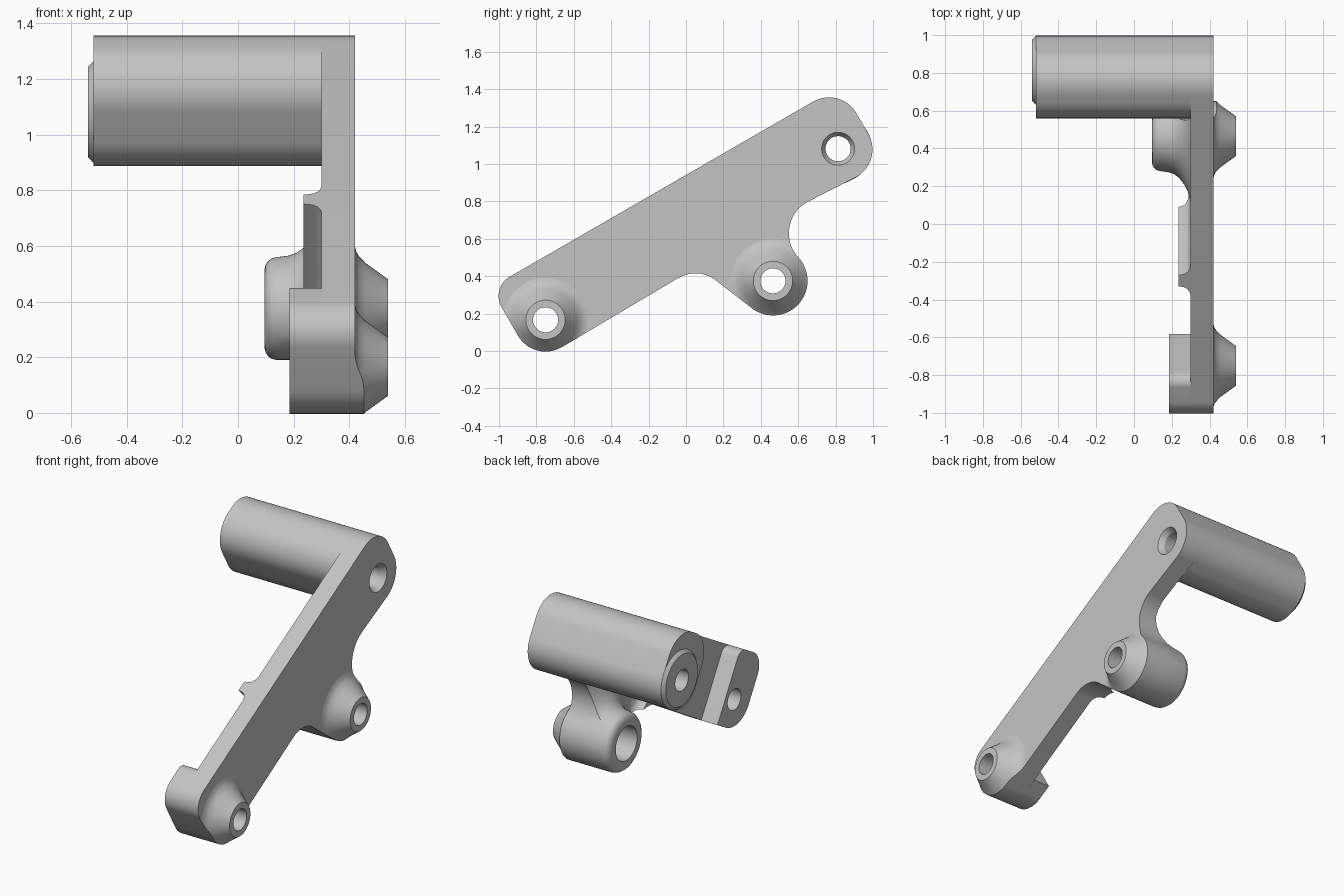
import bpy, bmesh
from math import sin, cos, radians, pi

cube = bpy.data.objects.get("Cube")
if cube:
    bpy.data.objects.remove(cube)

grey = bpy.data.materials.new("light grey")
grey.use_nodes = True
COLOUR = (0.55, 0.55, 0.55, 1)
grey.diffuse_color = COLOUR
grey.node_tree.nodes["Principled BSDF"].inputs["Base Color"].default_value = COLOUR

TILT = radians(30)
LEFT, RIGHT = 0.30, 0.42          # the two faces of the plate
U0, U1, V0, V1 = -0.737, 1.425, 0.35, 0.815


def uv(u, v):
    """Arm coordinates (along, across) to world (y, z)."""
    return (u * cos(TILT) - v * sin(TILT), u * sin(TILT) + v * cos(TILT))


def arc(centre, r, a0, a1):
    n = max(2, int(abs(a1 - a0) / 6)) if r else 0
    angles = [radians(a0 + (a1 - a0) * i / n) for i in range(n + 1)] if n else [0]
    return [(centre[0] + r * cos(a), centre[1] + r * sin(a)) for a in angles]


def rounded_box(u0, u1, r):
    """Rounded section across the arm; r = radii of the four corners."""
    corners = [(u0 + r[0], V0 + r[0]), (u1 - r[1], V0 + r[1]),
               (u1 - r[2], V1 - r[2]), (u0 + r[3], V1 - r[3])]
    pts = []
    for i, c in enumerate(corners):
        pts += arc(uv(*c), r[i], 210 + 90 * i, 300 + 90 * i)
    return pts


def finish(name, bm):
    bmesh.ops.recalc_face_normals(bm, faces=bm.faces)
    mesh = bpy.data.meshes.new(name)
    bm.to_mesh(mesh)
    bm.free()
    mesh.materials.append(grey)
    ob = bpy.data.objects.new(name, mesh)
    bpy.context.collection.objects.link(ob)
    return ob


def sweep(name, pts, vec):
    """Extrude a closed loop of 3D points along a vector."""
    bm = bmesh.new()
    face = bm.faces.new([bm.verts.new(p) for p in pts])
    out = bmesh.ops.extrude_face_region(bm, geom=[face])
    verts = [g for g in out["geom"] if isinstance(g, bmesh.types.BMVert)]
    bmesh.ops.translate(bm, verts=verts, vec=vec)
    return finish(name, bm)


def prism(name, pts, x0, x1):
    return sweep(name, [(x0, y, z) for y, z in pts], (x1 - x0, 0, 0))


def lathe(name, centre, profile, n=64):
    """Solid of revolution about an x-parallel axis; profile is (x, radius)."""
    bm = bmesh.new()
    rings = [[bm.verts.new((x, centre[0] + r * cos(2 * pi * i / n),
                            centre[1] + r * sin(2 * pi * i / n))) for i in range(n)]
             for x, r in profile]
    for a, b in zip(rings, rings[1:]):
        for i in range(n):
            j = (i + 1) % n
            bm.faces.new((a[i], a[j], b[j], b[i]))
    bm.faces.new(rings[0])
    bm.faces.new(rings[-1])
    return finish(name, bm)


def boolean(ob, tool, operation):
    mod = ob.modifiers.new("cut", "BOOLEAN")
    mod.object, mod.operation, mod.solver = tool, operation, "EXACT"
    graph = bpy.context.evaluated_depsgraph_get()
    mesh = bpy.data.meshes.new_from_object(ob.evaluated_get(graph))
    ob.modifiers.clear()
    ob.data = mesh


# Pivot centres
foot = uv(U0 + 0.17, V0 + 0.17)
top = uv(U1 - 0.18, V0 + 0.18)
lug = (0.465, 0.375)

# Arm outline with the side lug
outline = (arc(foot, 0.17, 210, 300)
           + arc((0.05, 0.235), 0.18, 120, 56)
           + arc(lug, 0.185, 236, 403)
           + arc((0.74, 0.63), 0.19, 223, 120)
           + arc(uv(U1 - 0.17, V0 + 0.17), 0.17, -60, 30)
           + arc(uv(U1 - 0.17, V1 - 0.17), 0.17, 30, 120)
           + arc(uv(U0 + 0.118, V1 - 0.118), 0.118, 120, 210))
plate = prism("arm_plate", outline, LEFT, RIGHT)
clip = prism("outline_clip", outline, 0, 0.7)

# Long rod with a chamfered tip, and the foot block
rod = prism("long_rod", rounded_box(1.045, U1, [0.17] * 4), -0.52, LEFT)
tip = lathe("rod_tip", top, [(-0.54, 0.162), (-0.52, 0.182)])
block = prism("foot_block", rounded_box(U0, -0.47, [0.17, 0, 0.06, 0.118]), 0.185, LEFT)

# Conical bosses on the outer face
CONE = [(RIGHT, 0.225), (0.425, 0.205), (0.435, 0.188), (0.457, 0.165), (0.54, 0.105)]
foot_boss = lathe("foot_boss", foot, CONE)
lug_boss = lathe("lug_boss", lug, CONE)

# Rounded inner boss flaring into the plate
inner = lathe("inner_boss", lug, [
    (0.095, 0.14), (0.099, 0.157), (0.108, 0.171), (0.122, 0.181), (0.14, 0.185),
    (0.18, 0.19), (0.21, 0.2), (0.24, 0.222), (0.265, 0.255), (0.285, 0.295), (LEFT, 0.345)])

# Slanted rib with filleted sides
flare = [(0.033, 0.235), (0.035, 0.25), (0.04, 0.27), (0.052, 0.285), (0.068, 0.295), (0.09, LEFT)]
section = flare + [(-w, x) for w, x in reversed(flare)]
start, end = (-0.36, 0.83), (0.16, 0.29)
d = (end[0] - start[0], end[1] - start[1])
length = (d[0] ** 2 + d[1] ** 2) ** 0.5
side = (-d[1] / length, d[0] / length)
rib = sweep("slanted_rib", [(x, start[0] + side[0] * w, start[1] + side[1] * w)
                            for w, x in section], (0, d[0], d[1]))

for part in (foot_boss, lug_boss, inner, rib):
    boolean(part, clip, "INTERSECT")

# Bored holes: countersunk rod, plain foot, counterbored lug
bores = [
    (top, [(-0.7, 0.067), (0.385, 0.067), (0.43, 0.094)], (plate, rod, tip)),
    (foot, [(0, 0.067), (0.7, 0.067)], (plate, block, foot_boss)),
    (lug, [(0, 0.108), (0.28, 0.108), (0.2801, 0.067), (0.7, 0.067)],
     (plate, inner, lug_boss)),
]
for centre, profile, parts in bores:
    drill = lathe("drill", centre, profile)
    for part in parts:
        boolean(part, drill, "DIFFERENCE")
    bpy.data.objects.remove(drill)
bpy.data.objects.remove(clip)

# Smooth curved surfaces, keep edges crisp
bpy.ops.object.select_all(action="DESELECT")
for part in (plate, rod, tip, block, foot_boss, lug_boss, inner, rib):
    part.select_set(True)
    bpy.context.view_layer.objects.active = part
bpy.ops.object.shade_smooth_by_angle(angle=radians(30))
